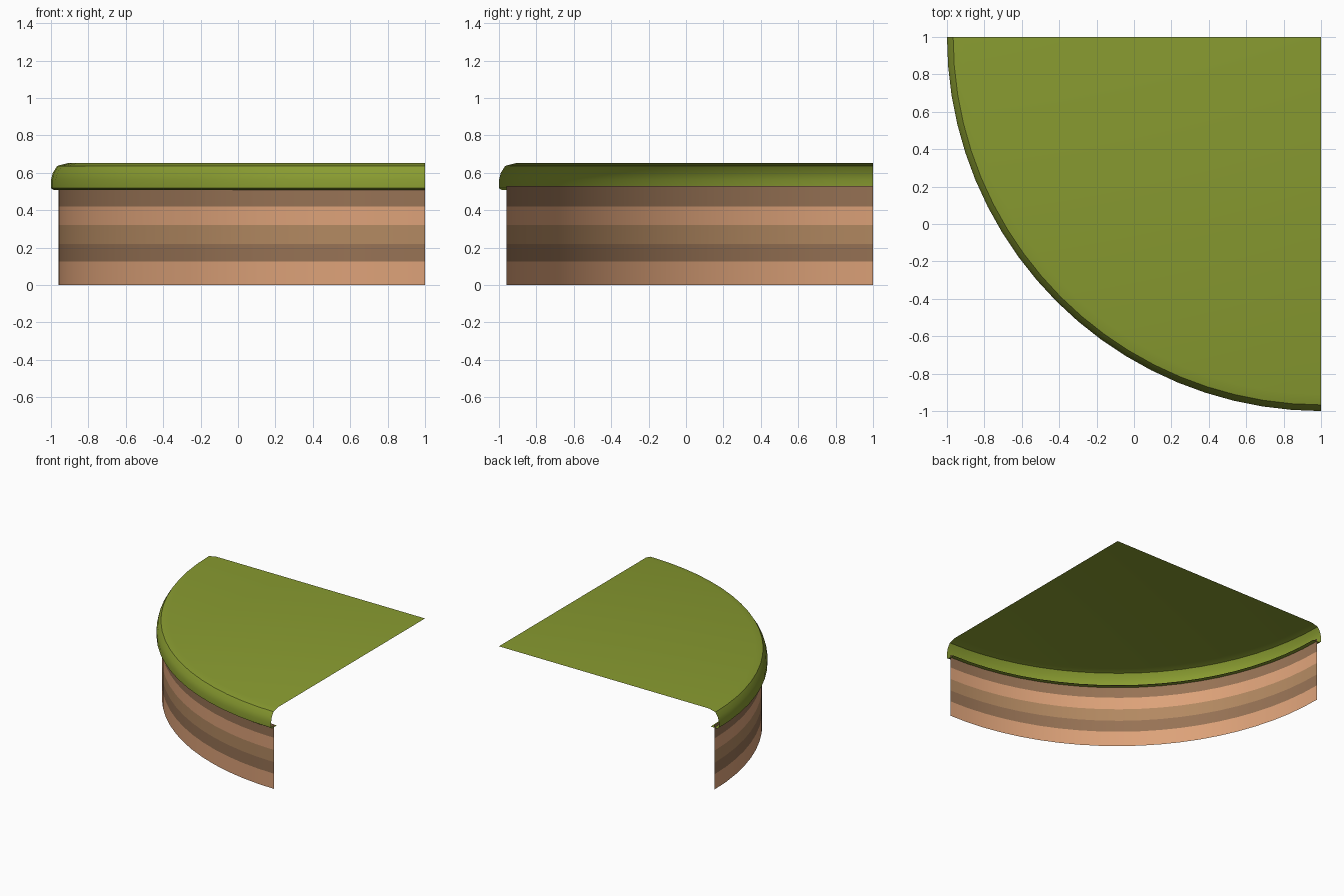
import bpy, bmesh, math

if "Cube" in bpy.data.objects:
    bpy.data.objects.remove(bpy.data.objects["Cube"])

CENTRE = (1.0, 1.0)   # pivot of the quarter round
STEPS = 20


def material(name, rgb):
    m = bpy.data.materials.new(name)
    m.diffuse_color = (*rgb, 1)
    m.use_nodes = True
    m.node_tree.nodes["Principled BSDF"].inputs["Base Color"].default_value = m.diffuse_color
    return m


def quarter_sweep(name, profile, mats, bands=None):
    """Sweep an (r, z) profile through the front-left quarter turn."""
    bm = bmesh.new()
    rings = []
    for i in range(STEPS + 1):
        a = math.pi + math.pi / 2 * i / STEPS
        rings.append([bm.verts.new((CENTRE[0] + r * math.cos(a),
                                    CENTRE[1] + r * math.sin(a), z))
                      for r, z in profile])
    for r0, r1 in zip(rings, rings[1:]):
        for j in range(len(profile) - 1):
            f = bm.faces.new((r0[j], r1[j], r1[j + 1], r0[j + 1]))
            f.material_index = bands[j] if bands else 0
    bmesh.ops.remove_doubles(bm, verts=bm.verts, dist=1e-5)
    me = bpy.data.meshes.new(name)
    bm.to_mesh(me)
    bm.free()
    for m in mats:
        me.materials.append(m)
    ob = bpy.data.objects.new(name, me)
    bpy.context.collection.objects.link(ob)
    bpy.ops.object.select_all(action='DESELECT')
    ob.select_set(True)
    bpy.context.view_layer.objects.active = ob
    bpy.ops.object.shade_smooth_by_angle(angle=math.radians(35))
    return ob


grass = material("grass", (0.25, 0.33, 0.03))
light = material("light_earth", (0.72, 0.36, 0.19))
mid = material("mid_earth", (0.45, 0.25, 0.12))
dark = material("dark_earth", (0.31, 0.17, 0.09))

# Curved earth wall with coloured strata, open at the back
heights = [0, 0.125, 0.22, 0.32, 0.42, 0.53]
quarter_sweep("earth_wall", [(1.96, z) for z in heights],
              [light, mid, dark], [0, 2, 1, 0, 2])

# Grass sheet with a rounded overhanging lip
quarter_sweep("grass_top",
              [(1.925, 0.508), (1.985, 0.508), (2.0, 0.518), (2.0, 0.56),
               (1.99, 0.60), (1.967, 0.637), (1.91, 0.652), (0, 0.652)],
              [grass])
